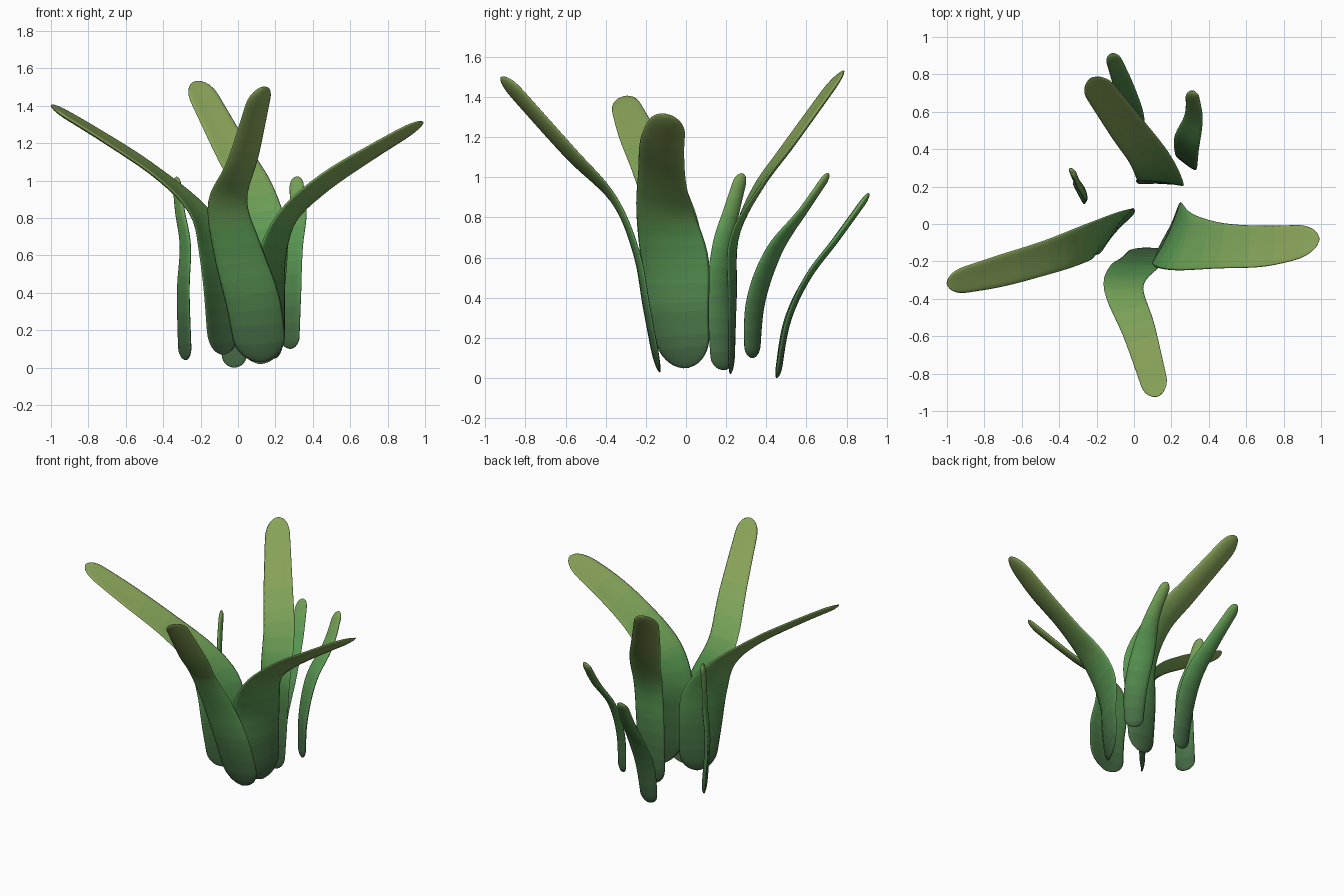
import bpy, bmesh, math
from mathutils import Vector

if "Cube" in bpy.data.objects:
    bpy.data.objects.remove(bpy.data.objects["Cube"])

STEPS, SIDES, BANDS = 44, 16, 14
BASE, MID, OLIVE = (0.055, 0.13, 0.055), (0.10, 0.32, 0.085), (0.25, 0.37, 0.10)


def mix(a, b, f):
    return [p + (q - p) * f for p, q in zip(a, b)]


# Graded greens from leaf base to olive tip
mats = []
for i in range(BANDS):
    f = i / (BANDS - 1)
    c = mix(BASE, MID, f / 0.55) if f < 0.55 else mix(MID, OLIVE, (f - 0.55) / 0.45)
    m = bpy.data.materials.new(f"leaf_green_{i}")
    m.diffuse_color = (*c, 1)
    m.use_nodes = True
    m.node_tree.nodes["Principled BSDF"].inputs["Base Color"].default_value = m.diffuse_color
    mats.append(m)


def spline(pts, t):
    # Catmull-Rom through the stations
    n = len(pts) - 1
    i = min(int(t * n), n - 1)
    f = t * n - i
    p1, p2 = pts[i], pts[i + 1]
    p0 = pts[i - 1] if i else [2 * a - b for a, b in zip(p1, p2)]
    p3 = pts[i + 2] if i + 2 <= n else [2 * b - a for a, b in zip(p1, p2)]
    return [0.5 * (2 * b + (c - a) * f + (2 * a - 5 * b + 4 * c - d) * f * f
                   + (3 * b - a - 3 * c + d) * f ** 3)
            for a, b, c, d in zip(p0, p1, p2, p3)]


def leaf(name, stations, half_thick=0.014):
    """Stations: x, y, z, blade width, width direction in degrees, roll."""
    ts = [0.5 - 0.5 * math.cos(math.pi * i / STEPS) for i in range(STEPS + 1)]
    rows = [spline(stations, t) for t in ts]
    pos = [Vector(r[:3]) for r in rows]
    dist = [0.0]
    for a, b in zip(pos, pos[1:]):
        dist.append(dist[-1] + (b - a).length)
    frames = []
    for i, r in enumerate(rows):
        tan = (pos[min(i + 1, STEPS)] - pos[max(i - 1, 0)]).normalized()
        a = math.radians(r[4])
        side = Vector((math.cos(a), math.sin(a), r[5]))
        side = (side - tan * side.dot(tan) * 0.6).normalized()
        frames.append((side, side.cross(tan).normalized()))
    sign = 1 if frames[-1][1].z > 0 else -1
    bm = bmesh.new()
    rings = []
    for i, (p, r, (side, nor)) in enumerate(zip(pos, rows, frames)):
        # rounded ends, the tip longer than the base
        k = min(1, dist[i] / (0.5 * r[3]), (dist[-1] - dist[i]) / (0.75 * r[3]))
        k = max(0.12, math.sqrt(1 - (1 - k) ** 2))
        h = r[3] / 2 * k
        ring = []
        for j in range(SIDES):
            a = 2 * math.pi * j / SIDES
            c, s = math.cos(a), math.sin(a)
            lift = sign * 0.14 * h * (c * c - 0.5)     # shallow trough
            ring.append(bm.verts.new(p + side * h * c
                                     + nor * (lift + half_thick * k * s)))
        rings.append(ring)
    for i in range(STEPS):
        z = (pos[i].z + pos[i + 1].z) / 2
        band = max(0, min(BANDS - 1, round((z - 0.1) / 1.1 * (BANDS - 1))))
        for j in range(SIDES):
            q = (j + 1) % SIDES
            f = bm.faces.new((rings[i][j], rings[i][q],
                              rings[i + 1][q], rings[i + 1][j]))
            f.material_index = band
            f.smooth = True
    bm.faces.new(rings[0])
    bm.faces.new(rings[-1]).material_index = band
    bmesh.ops.recalc_face_normals(bm, faces=bm.faces)
    me = bpy.data.meshes.new(name)
    bm.to_mesh(me)
    bm.free()
    for m in mats:
        me.materials.append(m)
    bpy.context.collection.objects.link(bpy.data.objects.new(name, me))


# Four large leaves
leaf("front_leaf", [(.13, -.13, .03, .27, 0, 0), (.08, -.19, .35, .29, 0, 0),
                    (0, -.24, .62, .26, 0, 0), (-.055, -.35, .88, .21, 0, .1),
                    (.03, -.58, 1.12, .18, 10, .3), (.13, -.92, 1.5, .14, 18, .35)])
leaf("right_leaf", [(.2, 0, .05, .26, 65, 0), (.19, -.04, .32, .33, 65, 0),
                    (.19, -.06, .58, .37, 66, 0), (.27, -.1, .8, .32, 73, -.15),
                    (.46, -.12, .98, .26, 86, -.42), (.72, -.12, 1.15, .23, 93, -.42),
                    (.99, -.08, 1.31, .17, 95, -.4)])
leaf("left_leaf", [(-.08, -.02, .07, .23, 45, 0), (-.1, -.03, .4, .3, 53, 0),
                   (-.13, -.04, .65, .31, 53, 0), (-.24, -.09, .86, .24, 73, .2),
                   (-.45, -.17, 1.05, .2, 100, .45), (-.72, -.25, 1.23, .18, 103, .42),
                   (-1, -.32, 1.4, .13, 103, .4)])
leaf("back_leaf", [(.12, .22, .02, .2, 0, 0), (.13, .23, .4, .24, -5, 0),
                   (.14, .24, .7, .25, -5, 0), (.08, .36, .95, .22, 14, .15),
                   (-.04, .52, 1.17, .2, 29, .32), (-.23, .78, 1.53, .16, 33, .35)])

# Three small outer leaves
leaf("small_back_right_leaf", [(.28, .33, .1, .12, -37, 0), (.28, .35, .38, .15, -37, .05),
                               (.285, .44, .63, .15, -28, .2), (.32, .58, .83, .1, -5, .35),
                               (.31, .71, 1.02, .07, 0, .4)], .018)
leaf("small_back_leaf", [(-.02, .45, 0, .13, 0, 0), (-.02, .5, .28, .15, 5, .1),
                         (-.02, .6, .5, .14, 10, .3), (-.06, .75, .7, .11, 20, .4),
                         (-.12, .91, .92, .08, 20, .4)], .016)
leaf("small_left_leaf", [(-.28, .19, .04, .14, -62, 0), (-.29, .165, .4, .13, -62, 0),
                         (-.28, .18, .65, .11, -62, 0), (-.31, .23, .84, .09, -62, 0),
                         (-.33, .28, 1.02, .07, -62, 0)], .016)
